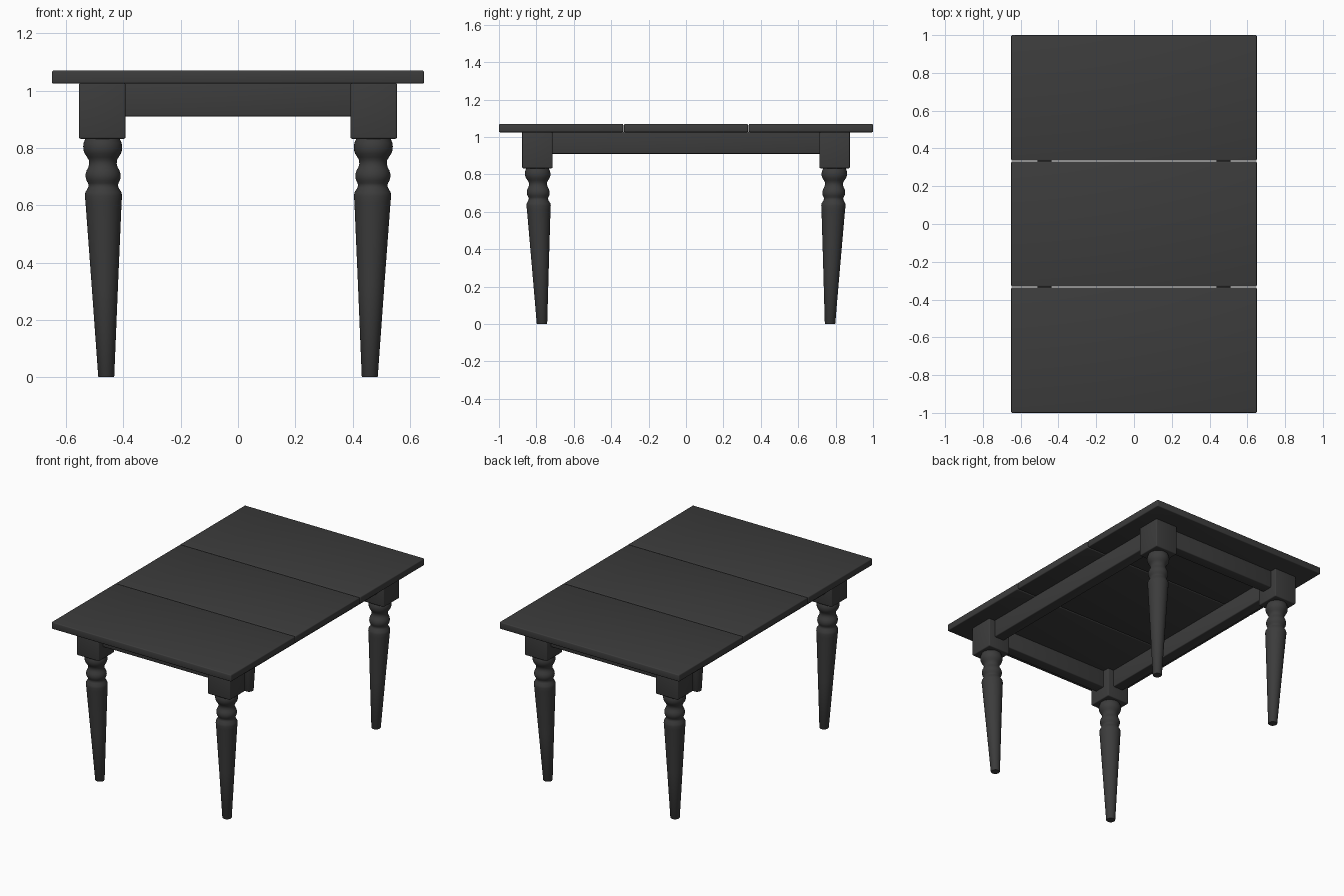
import bpy, bmesh, math

if "Cube" in bpy.data.objects:
    bpy.data.objects.remove(bpy.data.objects["Cube"])

mat = bpy.data.materials.new("dark_wood")
mat.diffuse_color = (0.045, 0.045, 0.045, 1)
mat.use_nodes = True
mat.node_tree.nodes["Principled BSDF"].inputs["Base Color"].default_value = mat.diffuse_color


def finish(name, bm):
    bmesh.ops.recalc_face_normals(bm, faces=bm.faces)
    me = bpy.data.meshes.new(name)
    bm.to_mesh(me)
    bm.free()
    ob = bpy.data.objects.new(name, me)
    bpy.context.collection.objects.link(ob)
    me.materials.append(mat)
    bpy.ops.object.select_all(action='DESELECT')
    ob.select_set(True)
    bpy.context.view_layer.objects.active = ob
    bpy.ops.object.shade_smooth_by_angle(angle=math.radians(35))
    return ob


def box(name, lo, hi, bevel):
    bm = bmesh.new()
    bmesh.ops.create_cube(bm, size=1)
    for v in bm.verts:
        v.co = [(a + b) / 2 + c * (b - a) for a, b, c in zip(lo, hi, v.co)]
    bmesh.ops.bevel(bm, geom=bm.edges[:], offset=bevel, segments=3,
                    profile=0.5, affect='EDGES')
    return finish(name, bm)


# Turned leg profile: (radius, height)
PROFILE = [(0.026, 0.0), (0.028, 0.003), (0.046, 0.32), (0.063, 0.61),
           (0.065, 0.632), (0.063, 0.645), (0.054, 0.66), (0.051, 0.669),
           (0.053, 0.677), (0.058, 0.686), (0.061, 0.697), (0.061, 0.709),
           (0.057, 0.722), (0.051, 0.733), (0.048, 0.745), (0.049, 0.757),
           (0.055, 0.768), (0.063, 0.78), (0.067, 0.792), (0.068, 0.805),
           (0.066, 0.818), (0.061, 0.83), (0.058, 0.84)]


def turned_leg(name, sx, sy, n=40):
    bm = bmesh.new()
    rings = []
    for r, z in PROFILE:
        t = z / 0.84  # legs lean slightly inward toward the foot
        cx, cy = sx * (0.46 + 0.013 * t), sy * (0.77 + 0.024 * t)
        rings.append([bm.verts.new((cx + r * math.cos(2 * math.pi * i / n),
                                    cy + r * math.sin(2 * math.pi * i / n), z))
                      for i in range(n)])
    for a, b in zip(rings, rings[1:]):
        for i in range(n):
            j = (i + 1) % n
            bm.faces.new((a[i], a[j], b[j], b[i]))
    bm.faces.new(rings[0][::-1])
    bm.faces.new(rings[-1])
    return finish(name, bm)


# Three-plank table top
for i, part in enumerate(("front", "middle", "back")):
    y0 = -1 + i * 2 / 3
    box(f"top_{part}_plank", (-0.65, y0 + (0.002 if i else 0), 1.025),
        (0.65, y0 + 2 / 3 - (0.002 if i < 2 else 0), 1.07), 0.006)

# Legs with square corner blocks
for sx, side in ((-1, "left"), (1, "right")):
    for sy, end in ((-1, "front"), (1, "back")):
        turned_leg(f"{end}_{side}_leg", sx, sy)
        cx, cy = sx * 0.474, sy * 0.795
        box(f"{end}_{side}_leg_block", (cx - 0.081, cy - 0.081, 0.832),
            (cx + 0.081, cy + 0.081, 1.027), 0.006)

# Aprons between the blocks
for s, side in ((-1, "left"), (1, "right")):
    box(f"{side}_apron", (s * 0.474 - 0.037, -0.74, 0.91),
        (s * 0.474 + 0.037, 0.74, 1.028), 0.006)
for s, end in ((-1, "front"), (1, "back")):
    box(f"{end}_apron", (-0.42, s * 0.795 - 0.037, 0.91),
        (0.42, s * 0.795 + 0.037, 1.028), 0.006)
